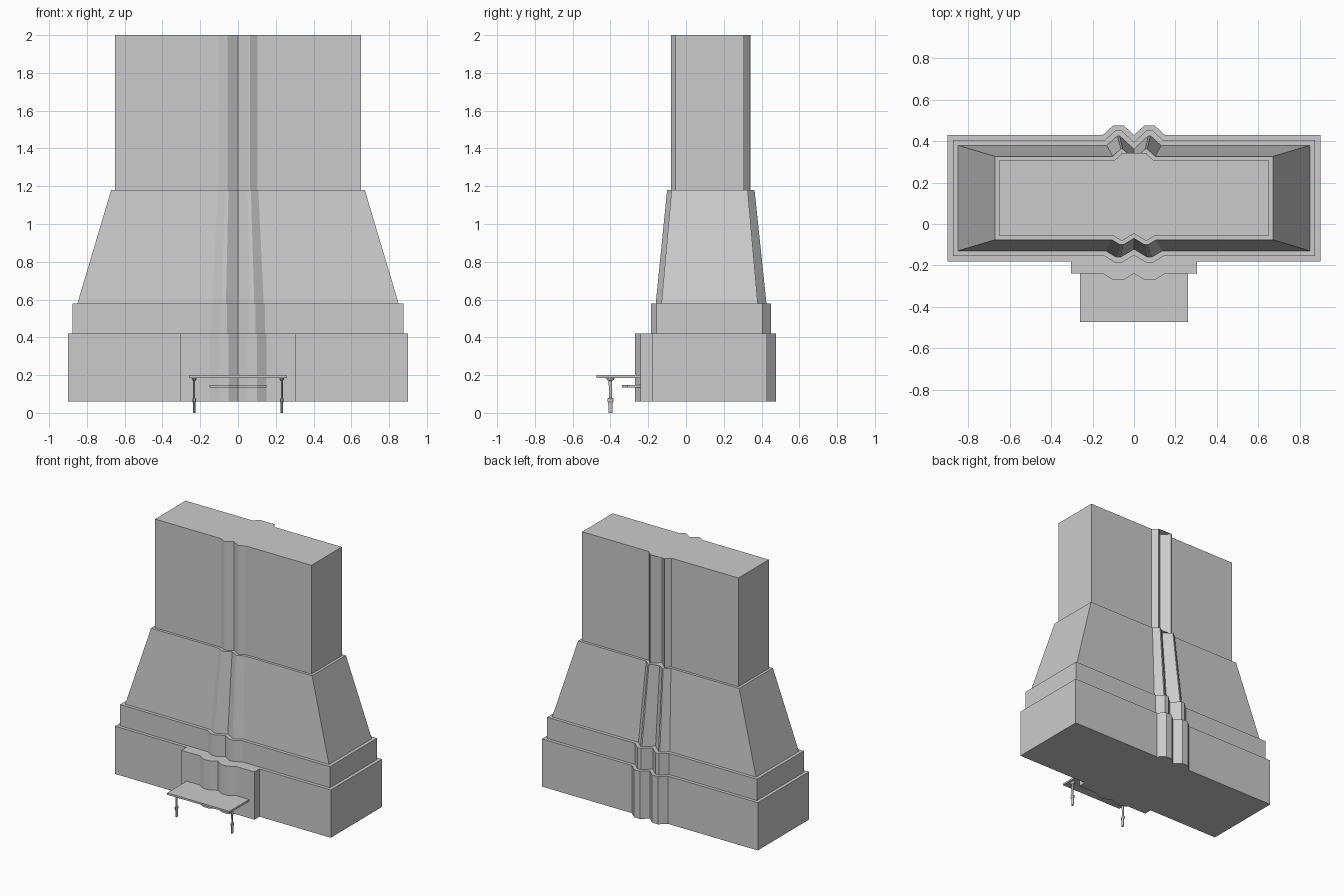
import bpy, bmesh
from math import cos, sin, pi
from mathutils import Vector

if "Cube" in bpy.data.objects:
    bpy.data.objects.remove(bpy.data.objects["Cube"])


def mesh_object(name, bm):
    bmesh.ops.recalc_face_normals(bm, faces=bm.faces[:])
    me = bpy.data.meshes.new(name)
    bm.to_mesh(me)
    bm.free()
    ob = bpy.data.objects.new(name, me)
    bpy.context.collection.objects.link(ob)
    return ob


def loft(name, rings):
    """Solid through a stack of matching closed outlines, given as (points, z)."""
    bm = bmesh.new()
    loops = [[bm.verts.new((p[0], p[1], z)) for p in pts] for pts, z in rings]
    n = len(loops[0])
    bm.faces.new(loops[0][::-1])
    bm.faces.new(loops[-1])
    for a, b in zip(loops, loops[1:]):
        for i in range(n):
            j = (i + 1) % n
            bm.faces.new((a[i], a[j], b[j], b[i]))
    return mesh_object(name, bm)


def ribs(y, depth):
    """Twin rib profile from left to right."""
    half = [(0.15, 0), (0.10, depth), (0.05, depth)]
    return ([(-x, y + d) for x, d in half] + [(0, y)]
            + [(x, y + d) for x, d in reversed(half)])


def inset(pts, d):
    """Mitred inward offset of a counter-clockwise outline."""
    out = []
    for i, p in enumerate(pts):
        p = Vector(p)
        a = (p - Vector(pts[i - 1])).normalized()
        b = (Vector(pts[(i + 1) % len(pts)]) - p).normalized()
        na, nb = Vector((-a.y, a.x)), Vector((-b.y, b.x))
        out.append(p + (na + nb) * d / (1 + na.dot(nb)))
    return out


def scaled(pts, s, cy=0.125):
    return [Vector((p[0] * s, cy + (p[1] - cy) * s)) for p in pts]


# stepped tower, each tier set in from the one below
base = ([(-0.9, -0.18)] + ribs(-0.18, -0.03) + [(0.9, -0.18), (0.9, 0.43)]
        + ribs(0.43, 0.046)[::-1] + [(-0.9, 0.43)])
step = inset(base, 0.025)
slope_low = inset(base, 0.05)
slope_top = scaled(slope_low, 0.79)
upper = inset(slope_top, 0.02)
loft("base_tier", [(base, 0.06), (base, 0.42)])
loft("step_tier", [(step, 0.42), (step, 0.58)])
loft("sloped_tier", [(slope_low, 0.58), (slope_top, 1.18)])
loft("upper_tower", [(upper, 1.18), (upper, 2.0)])

# front console block
console = ([(-0.305, -0.17), (-0.305, -0.24)] + ribs(-0.24, -0.03)
           + [(0.305, -0.24), (0.305, -0.17)])
loft("console_block", [(console, 0.06), (console, 0.42)])

# table top and the wavy shelf beneath it
table = [(-0.26, -0.473), (0.26, -0.473), (0.26, -0.235), (-0.26, -0.235)]
loft("table_top", [(table, 0.186), (table, 0.2)])
shelf = [(-0.15, -0.235)] + ribs(-0.31, -0.03) + [(0.15, -0.235)]
loft("lower_shelf", [(shelf, 0.135), (shelf, 0.148)])

# turned legs, (radius, height)
leg_profile = [(0.011, 0), (0.013, 0.055), (0.018, 0.062), (0.018, 0.076),
               (0.009, 0.08), (0.010, 0.17), (0.018, 0.174), (0.026, 0.186)]
for side, x in (("left", -0.232), ("right", 0.232)):
    rings = [([(x + 0.6 * r * cos((k + 0.5) * pi / 4),
                -0.4 + r * sin((k + 0.5) * pi / 4)) for k in range(8)], z)
             for r, z in leg_profile]
    loft(side + "_table_leg", rings)
